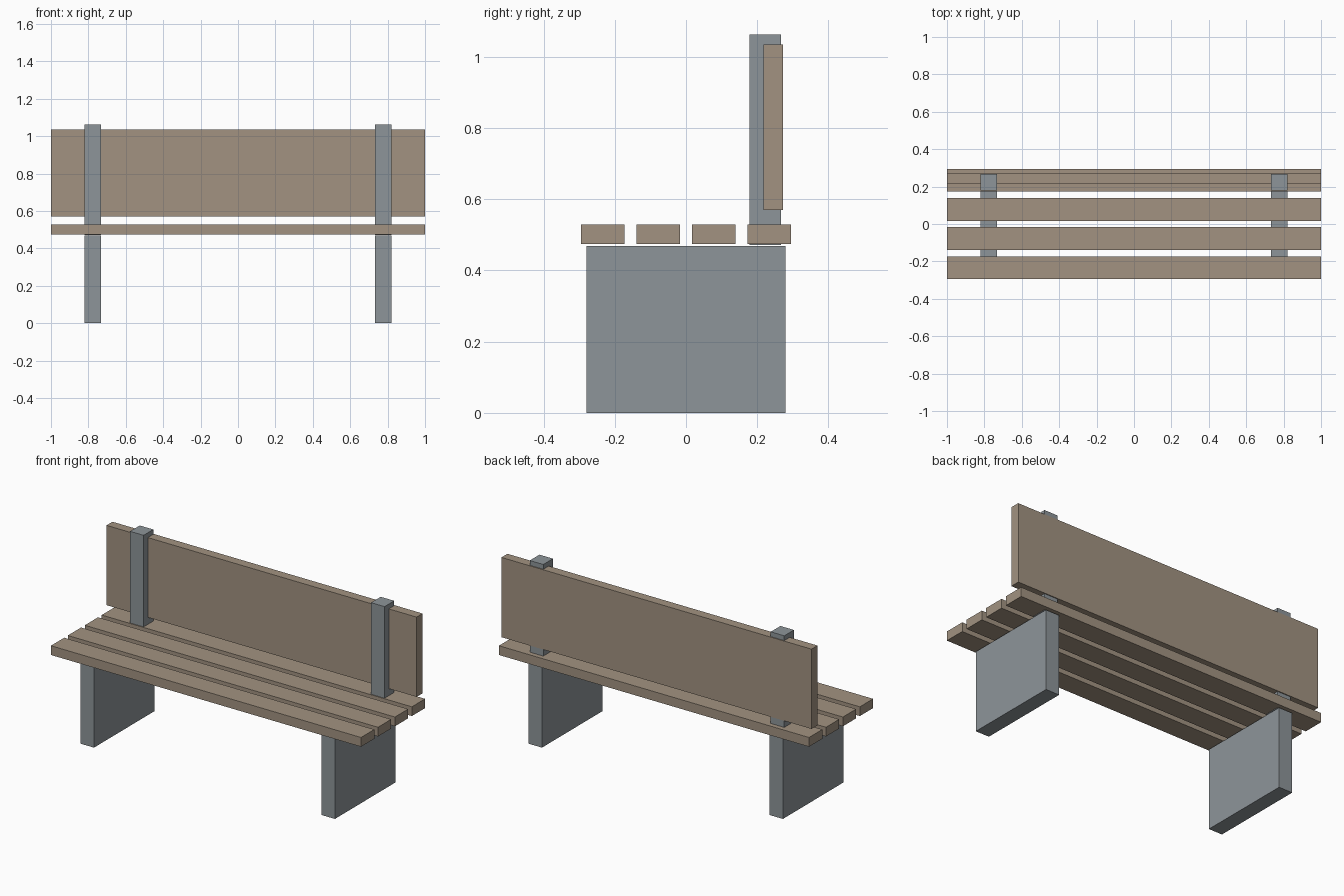
import bpy

if "Cube" in bpy.data.objects:
    bpy.data.objects.remove(bpy.data.objects["Cube"])


def material(name, color):
    mat = bpy.data.materials.new(name)
    mat.diffuse_color = (*color, 1.0)
    mat.use_nodes = True
    mat.node_tree.nodes["Principled BSDF"].inputs["Base Color"].default_value = mat.diffuse_color
    return mat


wood = material("wood", (0.36, 0.29, 0.22))
stone = material("stone", (0.27, 0.30, 0.32))


def box(name, x, y, z, mat):
    """Box from (min, max) ranges on each axis."""
    ranges = (x, y, z)
    bpy.ops.mesh.primitive_cube_add(size=1, location=[(a + b) / 2 for a, b in ranges])
    obj = bpy.context.object
    obj.name = name
    obj.scale = [b - a for a, b in ranges]
    bpy.ops.object.transform_apply(location=False, rotation=False, scale=True)
    obj.data.materials.append(mat)
    return obj


# Slab legs and the backrest posts standing above them
for side, label in ((-1, "left"), (1, "right")):
    x = (side * 0.777 - 0.0435, side * 0.777 + 0.0435)
    box(f"{label}_leg", x, (-0.279, 0.279), (0, 0.469), stone)
    box(f"{label}_back_post", x, (0.178, 0.267), (0.472, 1.063), stone)

# Four seat slats
for i in range(4):
    y = (i - 1.5) * 0.156
    box(f"seat_slat_{i + 1}", (-1, 1), (y - 0.061, y + 0.061), (0.475, 0.529), wood)

# Backrest board, let into the rear of the posts
box("backrest", (-1, 1), (0.217, 0.272), (0.57, 1.035), wood)
